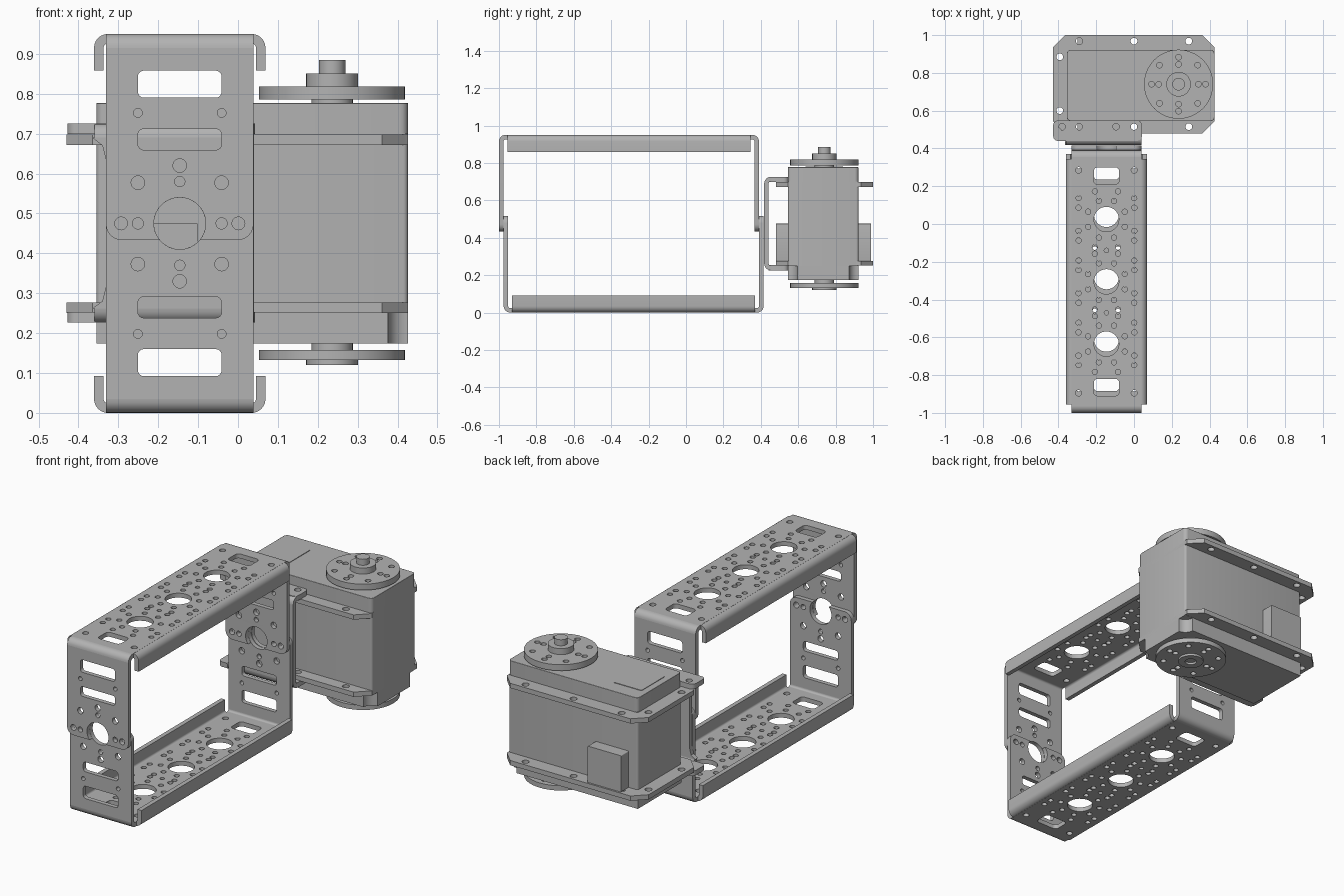
import bpy, bmesh, math
from mathutils import Matrix, Vector

cube = bpy.data.objects.get("Cube")
if cube:
    bpy.data.objects.remove(cube, do_unlink=True)

grey = bpy.data.materials.new("plain grey metal")
grey.use_nodes = True
grey.diffuse_color = (0.45, 0.45, 0.45, 1)
grey.node_tree.nodes["Principled BSDF"].inputs["Base Color"].default_value = (0.45, 0.45, 0.45, 1)

# Drawing planes: columns are the outline's u, v and the extrusion direction
PLANES = {
    "xy": Matrix.Identity(4),
    "xz": Matrix(((1, 0, 0, 0), (0, 0, -1, 0), (0, 1, 0, 0), (0, 0, 0, 1))),
    "yz": Matrix(((0, 0, 1, 0), (1, 0, 0, 0), (0, 1, 0, 0), (0, 0, 0, 1))),
}
NORMALS = {"xy": Vector((0, 0, 1)), "xz": Vector((0, 1, 0)), "yz": Vector((1, 0, 0))}
parts = []


def arc(cu, cv, r, a0, a1, n=6):
    angles = [math.radians(a0 + (a1 - a0) * i / n) for i in range(n + 1)]
    return [(cu + r * math.cos(a), cv + r * math.sin(a)) for a in angles]


def circle(cu, cv, r, n=20):
    return arc(cu, cv, r, 0, 360, n)[:-1]


def rounded(u0, u1, v0, v1, r, n=4):
    # Rounded rectangle; n=1 gives chamfered corners
    return (arc(u1 - r, v1 - r, r, 0, 90, n) + arc(u0 + r, v1 - r, r, 90, 180, n)
            + arc(u0 + r, v0 + r, r, 180, 270, n) + arc(u1 - r, v0 + r, r, 270, 360, n))


def plate(name, plane, outline, lo, hi, holes=(), place=Matrix.Identity(4), bevel=0):
    # Fill an outline with holes and extrude it from lo to hi
    curve = bpy.data.curves.new(name, "CURVE")
    curve.dimensions = "2D"
    curve.fill_mode = "BOTH"
    curve.extrude = (hi - lo) / 2
    for loop in [outline, *holes]:
        spline = curve.splines.new("POLY")
        spline.points.add(len(loop) - 1)
        for p, (u, v) in zip(spline.points, loop):
            p.co = (u, v, 0, 1)
        spline.use_cyclic_u = True
    temp = bpy.data.objects.new(name + "_outline", curve)
    bpy.context.collection.objects.link(temp)
    graph = bpy.context.evaluated_depsgraph_get()
    mesh = bpy.data.meshes.new_from_object(temp.evaluated_get(graph))
    bpy.data.objects.remove(temp, do_unlink=True)
    mesh.transform(place @ Matrix.Translation(NORMALS[plane] * (lo + hi) / 2) @ PLANES[plane])
    bm = bmesh.new()
    bm.from_mesh(mesh)
    bmesh.ops.remove_doubles(bm, verts=bm.verts, dist=1e-5)
    bmesh.ops.recalc_face_normals(bm, faces=bm.faces)
    bm.to_mesh(mesh)
    bm.free()
    mesh.materials.clear()
    mesh.materials.append(grey)
    obj = bpy.data.objects.new(name, mesh)
    bpy.context.collection.objects.link(obj)
    if bevel:
        mod = obj.modifiers.new("soft edge", "BEVEL")
        mod.width, mod.segments, mod.limit_method = bevel, 2, "ANGLE"
    parts.append(obj)
    return obj


# Perforated channels
T, R, HALF, LEN, TALL = 0.024, 0.035, 0.185, 0.695, 0.517
HUB_Z, HUB_R = 0.475, 0.065


def base_holes():
    holes = []
    for cy in (-0.33, 0, 0.33):
        holes.append(circle(0, cy, 0.066, 32))
        for r in (0.105, 0.16):
            for k in range(8):
                a = math.radians(22.5 + 45 * k)
                holes.append(circle(r * math.cos(a), cy + r * math.sin(a), 0.014, 14))
        holes += [circle(sx * 0.147, cy + sy * 0.112, 0.014, 14) for sx in (-1, 1) for sy in (-1, 1)]
    for s in (-1, 1):
        holes.append(circle(0, s * 0.165, 0.012, 14))
        holes.append(rounded(-0.067, 0.067, s * 0.56 - 0.045, s * 0.56 + 0.045, 0.02))
        holes += [circle(sx * 0.147, s * 0.59, 0.016) for sx in (-1, 1)]
    return holes


def end_holes():
    holes = [rounded(-0.105, 0.105, z, z + h, 0.015) for z, h in ((0.092, 0.068), (0.238, 0.053))]
    holes += [circle(0, 0.33, 0.017), circle(0, 0.37, 0.013)]
    for s in (-1, 1):
        holes += [circle(s * 0.105, 0.198, 0.011), circle(s * 0.105, 0.373, 0.017),
                  circle(s * 0.105, HUB_Z, 0.014), circle(s * 0.147, HUB_Z, 0.016)]
    return holes


def channel(name, place):
    plate(name + "_base", "xy", [(-HALF, R - LEN), (HALF, R - LEN), (HALF, LEN - R), (-HALF, LEN - R)],
          0, T, base_holes(), place)
    rise = math.degrees(math.asin((TALL - HUB_Z) / HUB_R))
    end = ([(-HALF, R), (HALF, R)] + arc(HALF - 0.04, TALL - 0.04, 0.04, 0, 90)
           + arc(0, HUB_Z, HUB_R, rise, -180 - rise, 24) + arc(0.04 - HALF, TALL - 0.04, 0.04, 90, 180))
    for s, side in ((-1, "front"), (1, "back")):
        outer, inner = sorted((s * LEN, s * (LEN - T)))
        plate(f"{name}_{side}_end", "xz", end, outer, inner, end_holes(), place)
        ring = arc(R - LEN, R, R, 180, 270) + arc(R - LEN, R, R - T, 270, 180)
        plate(f"{name}_{side}_bend", "yz", [(-s * u, v) for u, v in ring], -HALF, HALF, (), place)
    edge = 0.215
    lip = (arc(R - edge, R, R, 270, 180) + [(-edge, 0.092), (T - edge, 0.092)]
           + arc(R - edge, R, R - T, 180, 270))
    for s, side in ((-1, "left"), (1, "right")):
        plate(f"{name}_{side}_lip", "xz", [(s * u, v) for u, v in lip], -0.65, 0.65, (), place)


CX = -0.146
channel("lower_channel", Matrix.Translation((CX, -0.28, 0)))
channel("upper_channel", Matrix.Translation((CX, -0.305, 0.95)) @ Matrix.Rotation(math.pi, 4, "X"))

# Motor bracket: bent plate with two mounting tabs
MID = 0.476
web = [(0.04, 0.262), (0.04, 0.69), (-0.365, 0.69), (-0.34, 0.67), (-0.33, 0.63),
       (-0.33, 0.32), (-0.34, 0.28), (-0.365, 0.262)]
plate("bracket_web", "xz", web, 0.418, 0.442, [circle(CX, HUB_Z, 0.065, 28)])
tab_holes = [circle(x, 0.515, 0.017) for x in (-0.38, -0.29, -0.095, 0)]
for s, side in ((1, "upper"), (-1, "lower")):
    bend = arc(0.454, 0.214, 0.036, 90, 180) + arc(0.454, 0.214, 0.012, 180, 90)
    plate(f"bracket_{side}_bend", "yz", [(u, MID + s * v) for u, v in bend], -0.36, 0.04)
    lo, hi = sorted((MID + s * 0.223, MID + s * 0.25))
    plate(f"bracket_{side}_tab", "xy", rounded(-0.428, 0.042, 0.44, 0.548, 0.025), lo, hi, tab_holes)

# Motor case
plate("motor_body", "xy", rounded(-0.355, 0.426, 0.545, 0.922, 0.012), 0.25, 0.70)
plate("motor_top_cover", "xy", rounded(-0.355, 0.426, 0.545, 0.922, 0.02), 0.69, 0.777, bevel=0.01)

# Bottom cover with scooped corners beside the output shaft
scoop = 0.05
bottom = ([(-0.355, 0.922), (-0.355, 0.545)] + arc(0.426, 0.545, scoop, 180, 90)
          + arc(0.426, 0.922, scoop, 270, 180))
plate("motor_bottom_cover", "xy", bottom, 0.174, 0.26)
plate("top_label", "xy", rounded(-0.32, -0.15, 0.64, 0.84, 0.005), 0.775, 0.78)

# Mounting flanges around the case
screws = [circle(x, y, 0.018) for x in (-0.29, 0, 0.29) for y in (0.515, 0.968)]
screws += [circle(-0.393, y, 0.018) for y in (0.6, 0.885)]
for side, z in (("upper", 0.672), ("lower", 0.251)):
    plate(f"motor_{side}_flange", "xy", rounded(-0.43, 0.426, 0.48, 1.0, 0.065, 1), z, z + 0.026, screws)

# Cable sockets on both broad sides
for side, y in (("front", 0.48), ("back", 0.92)):
    plate(f"{side}_socket", "xz", rounded(-0.30, -0.10, 0.275, 0.475, 0.004), y, y + 0.07)

# Output horns, hubs and shafts
HX, HY = 0.236, 0.74
horn_holes = []
for k in range(8):
    a = math.radians(45 * k)
    for r in ((0.143, 0.105) if k % 2 == 0 else (0.143,)):
        horn_holes.append(circle(HX + r * math.cos(a), HY + r * math.sin(a), 0.015, 14))
for name, r, lo, hi in (("upper_horn", 0.183, 0.785, 0.818), ("lower_horn", 0.183, 0.132, 0.158)):
    plate(name, "xy", circle(HX, HY, r, 48), lo, hi, horn_holes)
for name, r, lo, hi in (("upper_shaft", 0.052, 0.77, 0.79), ("upper_hub", 0.065, 0.815, 0.851),
                        ("upper_spindle", 0.033, 0.85, 0.884), ("lower_shaft", 0.052, 0.155, 0.18)):
    plate(name, "xy", circle(HX, HY, r, 32), lo, hi)
plate("lower_hub", "xy", circle(HX, HY, 0.065, 32), 0.12, 0.134, [circle(HX, HY, 0.03)])

# Smooth the rounded surfaces while keeping hard edges
bpy.ops.object.select_all(action="DESELECT")
for obj in parts:
    obj.select_set(True)
bpy.context.view_layer.objects.active = parts[0]
bpy.ops.object.shade_smooth_by_angle(angle=math.radians(30))
